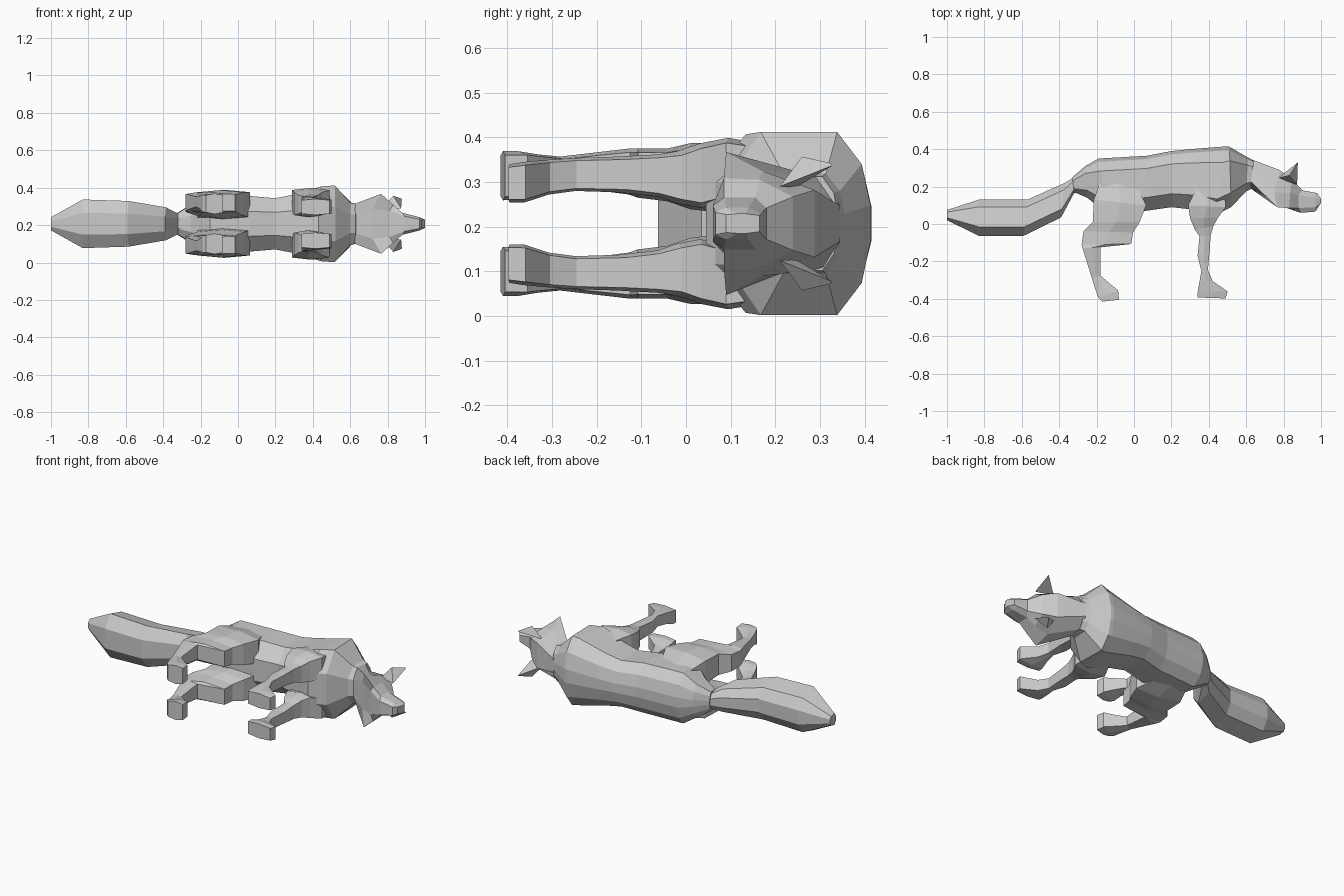
import bpy, bmesh

CZ = 0.207  # the animal lies on its side: its mirror plane is z = CZ, its back faces +y


def loft(name, rings):
    """Skin closed rings of equal length and cap both ends."""
    bm = bmesh.new()
    vs = [[bm.verts.new((x, y, CZ + z)) for x, y, z in r] for r in rings]
    n = len(vs[0])
    for a, b in zip(vs, vs[1:]):
        for i in range(n):
            j = (i + 1) % n
            bm.faces.new((a[i], a[j], b[j], b[i]))
    bm.faces.new(vs[0])
    bm.faces.new(vs[-1][::-1])
    bmesh.ops.recalc_face_normals(bm, faces=bm.faces)
    me = bpy.data.meshes.new(name)
    bm.to_mesh(me)
    bm.free()
    ob = bpy.data.objects.new(name, me)
    bpy.context.collection.objects.link(ob)
    return ob


def mirrored(half):
    """Close a half ring (top to bottom) across the mirror plane."""
    return half + [(x, y, -z) for x, y, z in reversed(half)]


def trunk(name, profile, sections):
    """Sections are (x top, y top, x bottom, y bottom, half width)."""
    rings = []
    for xt, yt, xb, yb, w in sections:
        rings.append(mirrored([(xb + (xt - xb) * h, yb + (yt - yb) * h, w * k)
                               for h, k in profile]))
    return loft(name, rings)


def leg(name, sections):
    """Sections are (x back, y back, x front, y front, z inner, z outer)."""
    shape = ((0, .08), (0, .92), (.5, 1), (1, .92), (1, .08), (.5, 0))
    for side, s in (("left", 1), ("right", -1)):
        rings = [[(xa + (xb - xa) * t, ya + (yb - ya) * t, s * (zi + (zo - zi) * k))
                  for t, k in shape] for xa, ya, xb, yb, zi, zo in sections]
        loft(f"{side}_{name}", rings)


# Body from rump to neck
trunk("body", ((1, .2), (.94, .65), (.77, 1), (.24, 1), (0, .45)), [
    (-.33, .25, -.32, .17, .056),
    (-.26, .31, -.25, .14, .10),
    (-.19, .35, -.15, .06, .15),
    (.07, .365, .06, .07, .148),
    (.20, .39, .20, .09, .137),
    (.30, .40, .29, .08, .155),
    (.49, .415, .43, .045, .2),
    (.51, .413, .52, .09, .205),
    (.61, .355, .60, .175, .112),
    (.64, .34, .63, .19, .105),
])

# Bushy tail
trunk("tail", ((1, .32), (.8, .78), (.25, 1), (0, .45)), [
    (-.26, .27, -.25, .17, .05),
    (-.32, .25, -.32, .165, .055),
    (-.37, .22, -.39, .035, .088),
    (-.57, .13, -.59, -.063, .122),
    (-.83, .13, -.83, -.063, .13),
    (-1.0, .075, -1.0, .02, .035),
])

# Head: neck, cheeks, brow, muzzle, nose
loft("head", [mirrored(h) for h in (
    [(.63, .345, .04), (.62, .31, .10), (.62, .23, .105), (.63, .185, .05)],
    [(.78, .288, .075), (.75, .17, .118), (.765, .09, .16), (.72, .14, .08)],
    [(.845, .24, .06), (.835, .165, .098), (.83, .085, .102), (.81, .088, .07)],
    [(.90, .18, .035), (.88, .155, .058), (.88, .085, .058), (.89, .06, .04)],
    [(.965, .168, .022), (.97, .14, .036), (.97, .09, .036), (.97, .066, .025)],
    [(.98, .165, .018), (1.0, .135, .022), (1.0, .115, .022), (.985, .09, .02)],
)])

# Ears: pointed
for side, s in (("left", 1), ("right", -1)):
    base = [(.872, .21, .083), (.83, .26, .15), (.77, .245, .08)]
    tip = [(.876, .328, .13), (.873, .325, .135), (.87, .325, .128)]
    loft(side + "_ear", [[(x, y, s * z) for x, y, z in r] for r in (base, tip)])

# Front legs: shoulder, elbow, wrist, paw
leg("front_leg", [
    (.36, .25, .48, .25, .08, .165),
    (.29, .10, .49, .09, .05, .192),
    (.30, .03, .45, .035, .035, .18),
    (.325, -.03, .425, -.01, .045, .162),
    (.35, -.065, .41, -.06, .06, .155),
    (.34, -.17, .405, -.135, .07, .15),
    (.36, -.25, .395, -.245, .073, .147),
    (.35, -.31, .42, -.305, .065, .143),
    (.34, -.365, .50, -.36, .047, .138),
    (.34, -.393, .49, -.398, .047, .133),
])

# Hind legs: thigh, knee, hock, paw
leg("hind_leg", [
    (-.17, .26, -.01, .26, .06, .135),
    (-.215, .13, .065, .10, .02, .182),
    (-.22, .01, .03, .01, .032, .18),
    (-.27, -.04, -.005, -.045, .05, .168),
    (-.28, -.11, -.015, -.107, .058, .168),
    (-.275, -.13, -.18, -.125, .065, .168),
    (-.225, -.29, -.18, -.275, .085, .15),
    (-.205, -.355, -.14, -.31, .075, .155),
    (-.19, -.395, -.085, -.355, .055, .162),
    (-.17, -.415, -.08, -.405, .052, .162),
])
